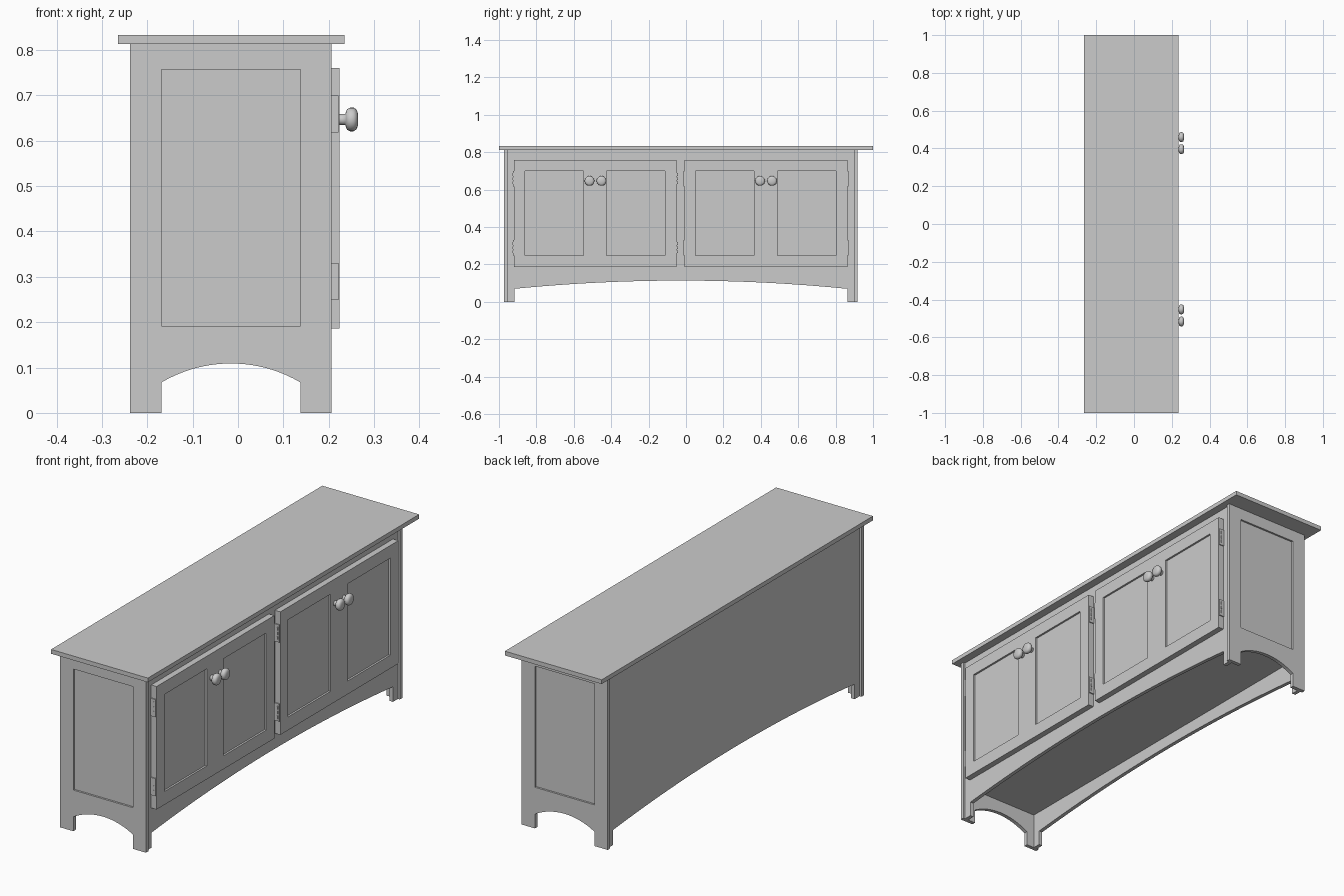
import bpy, bmesh, math
from mathutils import Matrix, Vector

if "Cube" in bpy.data.objects:
    bpy.data.objects.remove(bpy.data.objects["Cube"], do_unlink=True)

GREY = (0.6, 0.6, 0.6, 1)
paint = bpy.data.materials.new("grey")
paint.use_nodes = True
paint.diffuse_color = GREY
paint.node_tree.nodes["Principled BSDF"].inputs["Base Color"].default_value = GREY


def add(name, mesh):
    mesh.materials.clear()
    mesh.materials.append(paint)
    ob = bpy.data.objects.new(name, mesh)
    bpy.context.collection.objects.link(ob)
    return ob


def box(name, xs, ys, zs):
    bm = bmesh.new()
    bmesh.ops.create_cube(bm, size=1)
    for v in bm.verts:
        v.co = Vector([a + (b - a) * (c + 0.5) for (a, b), c in zip((xs, ys, zs), v.co)])
    mesh = bpy.data.meshes.new(name)
    bm.to_mesh(mesh)
    bm.free()
    return add(name, mesh)


def rect(us, vs):
    return [(us[0], vs[0]), (us[1], vs[0]), (us[1], vs[1]), (us[0], vs[1])]


def board(name, outlines, axis, span):
    """Flat board cut from outlines (first is the edge, others are holes), thick along axis."""
    cu = bpy.data.curves.new(name, "CURVE")
    cu.dimensions, cu.fill_mode = "2D", "BOTH"
    cu.extrude = (span[1] - span[0]) / 2
    for pts in outlines:
        sp = cu.splines.new("POLY")
        sp.points.add(len(pts) - 1)
        for p, (u, v) in zip(sp.points, pts):
            p.co = (u, v, 0, 1)
        sp.use_cyclic_u = True
    tmp = bpy.data.objects.new(name + "_outline", cu)
    bpy.context.collection.objects.link(tmp)
    dg = bpy.context.evaluated_depsgraph_get()
    mesh = bpy.data.meshes.new_from_object(tmp.evaluated_get(dg))
    bpy.data.objects.remove(tmp, do_unlink=True)
    mid = sum(span) / 2
    if axis == "x":
        m = Matrix(((0, 0, 1, mid), (1, 0, 0, 0), (0, 1, 0, 0), (0, 0, 0, 1)))
    else:
        m = Matrix(((1, 0, 0, 0), (0, 0, -1, mid), (0, 1, 0, 0), (0, 0, 0, 1)))
    bm = bmesh.new()
    bm.from_mesh(mesh)
    bmesh.ops.remove_doubles(bm, verts=bm.verts, dist=1e-5)
    bmesh.ops.transform(bm, matrix=m, verts=bm.verts)
    bmesh.ops.recalc_face_normals(bm, faces=bm.faces)
    for f in bm.faces:
        f.smooth = False
    bm.to_mesh(mesh)
    bm.free()
    mesh.name = name
    return add(name, mesh)


def arched(us, legs, spring, peak, top, steps=20):
    """Board outline with two legs and a circular arch between them."""
    a, b = legs
    half, rise = (b - a) / 2, peak - spring
    r = (half * half + rise * rise) / (2 * rise)
    arc = []
    for i in range(steps + 1):
        d = half * (2 * i / steps - 1)
        arc.append(((a + b) / 2 + d, peak - r + math.sqrt(r * r - d * d)))
    return [(us[0], 0), (a, 0)] + arc + [(b, 0), (us[1], 0), (us[1], top), (us[0], top)]


# Main sizes
X0, X1 = -0.238, 0.206
Y0, Y1 = -0.973, 0.917
T = 0.018
TOP = 0.813
INX0, INX1 = X0 + 0.01, X1 - 0.01
DOOR_FRONT = 0.224

# Top slab
box("top", (-0.265, 0.235), (-1, 1), (TOP, 0.833))

# End boards with a sunk panel
px, pz = (-0.169, 0.138), (0.192, 0.757)
for name, outer, inward in (("right_end", Y0, 1), ("left_end", Y1, -1)):
    span = sorted((outer, outer + inward * T))
    board(name, [arched((X0, X1), px, 0.067, 0.109, TOP), rect(px, pz)], "y", span)
    box(name + "_panel", (px[0] - 0.01, px[1] + 0.01),
        sorted((outer + inward * 0.009, outer + inward * T)),
        (pz[0] - 0.01, pz[1] + 0.01))

# Face frame and back board, both arched along the bottom
long_edge = arched((Y0 + T, Y1 - T), (-0.918, 0.863), 0.07, 0.114, TOP, 32)
board("face_frame", [long_edge], "x", (INX1 - T, INX1))
board("back_board", [long_edge], "x", (INX0, INX0 + T))

# Cabinet floor
box("floor", (INX0 + T, INX1 - T), (Y0 + T, Y1 - T), (0.169, 0.187))

# Knob profile: distance along the axis, radius
KNOB = [(0, 0.012), (0.013, 0.012), (0.014, 0.018), (0.017, 0.023),
        (0.023, 0.026), (0.031, 0.026), (0.037, 0.022), (0.04, 0.015), (0.041, 0)]


def knob(name, loc):
    bm = bmesh.new()
    vs = [bm.verts.new((x, r, 0)) for x, r in KNOB]
    es = [bm.edges.new(p) for p in zip(vs, vs[1:])]
    bmesh.ops.spin(bm, geom=vs + es, cent=(0, 0, 0), axis=(1, 0, 0),
                   angle=math.tau, steps=24)
    bmesh.ops.remove_doubles(bm, verts=bm.verts, dist=1e-5)
    bmesh.ops.recalc_face_normals(bm, faces=bm.faces)
    for f in bm.faces:
        f.smooth = True
    mesh = bpy.data.meshes.new(name)
    bm.to_mesh(mesh)
    bm.free()
    add(name, mesh).location = loc


def hinge(name, y, side, z):
    """Leaf on the door edge with raised screw heads."""
    box(name, (INX1, 0.222), sorted((y, y + side * 0.005)), (z, z + 0.082))
    raised = sorted((y, y + side * 0.008))
    for i, dz in enumerate((0.012, 0.034, 0.056)):
        box(f"{name}_screw_{i}", (0.212, 0.215), raised, (z + dz, z + dz + 0.014))


# Doors, each pair with two sunk panels, two knobs and four hinges
for side, y0, y1 in (("right", -0.92, -0.052), ("left", -0.008, 0.863)):
    panels = [(y0 + 0.058, y0 + 0.371), (y1 - 0.374, y1 - 0.06)]
    zs = (0.248, 0.701)
    board(side + "_doors", [rect((y0, y1), (0.186, 0.76))] + [rect(p, zs) for p in panels],
          "x", (INX1, DOOR_FRONT))
    for i, (a, b) in enumerate(panels):
        box(f"{side}_door_panel_{i}", (INX1, DOOR_FRONT - 0.009), (a - 0.01, b + 0.01),
            (zs[0] - 0.01, zs[1] + 0.01))
    for i, y in enumerate((y0 + 0.404, y0 + 0.468)):
        knob(f"{side}_knob_{i}", (DOOR_FRONT, y, 0.647))
    for i, (y, s) in enumerate(((y0, -1), (y1, 1))):
        for level, z in (("lower", 0.249), ("upper", 0.618)):
            hinge(f"{side}_{level}_hinge_{i}", y, s, z)
